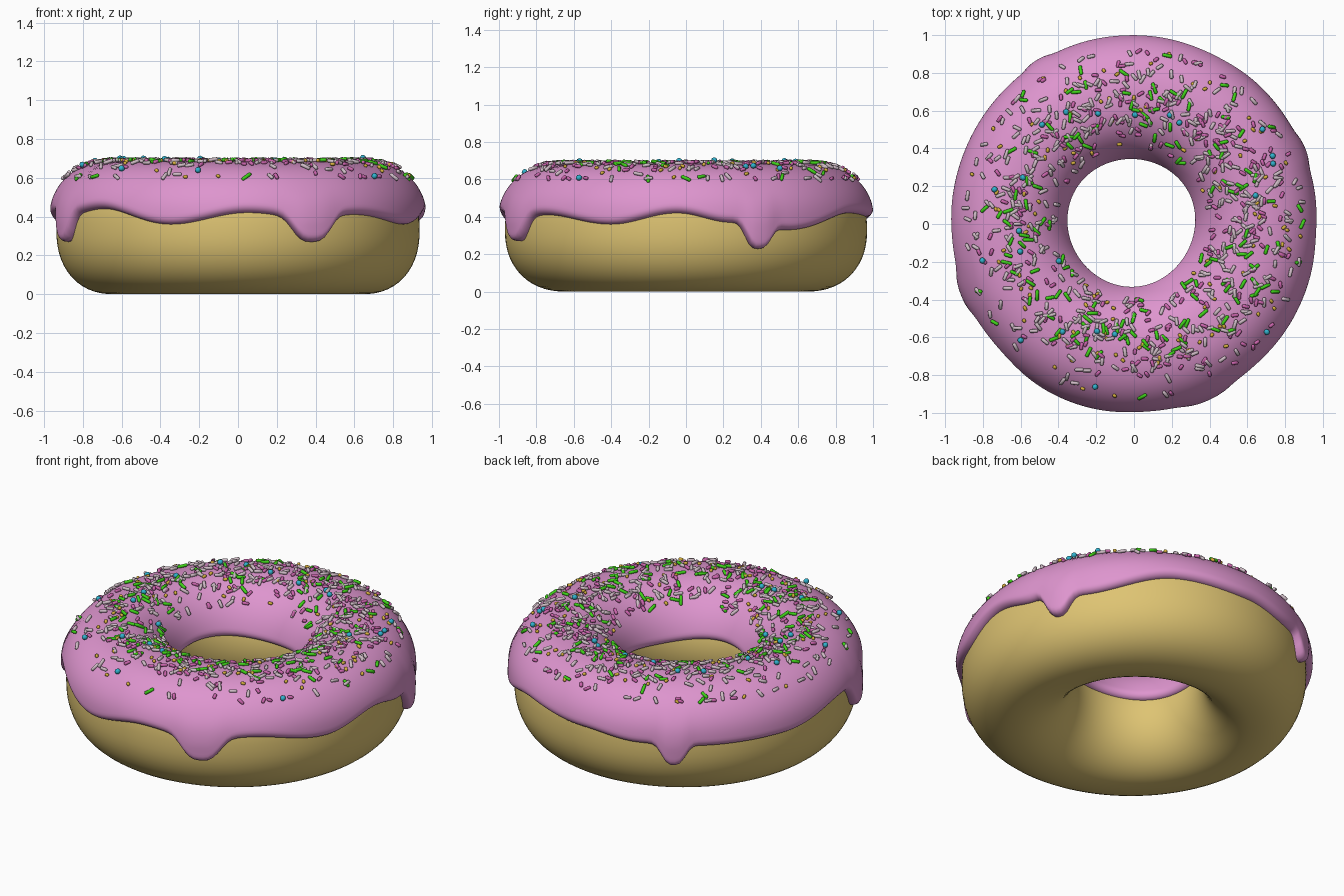
import bpy, bmesh, math, random
from mathutils import Vector

if "Cube" in bpy.data.objects:
    bpy.data.objects.remove(bpy.data.objects["Cube"])

random.seed(7)
R, CZ, B = 0.645, 0.325, 0.325      # ring radius, centre height, half height
SEG = 240

# Outer icing edge (degrees, height) and drips (degrees, width, lowest height)
EDGE = [(15, .37), (35, .33), (65, .42), (90, .40), (110, .37), (135, .36), (160, .36),
        (188, .42), (205, .41), (223, .44), (249, .36), (273, .42), (293, .39),
        (309, .41), (335, .36), (357, .42), (375, .37)]
DRIPS = [(293, 7, .27), (24, 5, .23), (121, 4.5, .25), (202, 6, .27)]


def material(name, rgb):
    m = bpy.data.materials.new(name)
    m.diffuse_color = (*rgb, 1)
    m.use_nodes = True
    m.node_tree.nodes["Principled BSDF"].inputs["Base Color"].default_value = m.diffuse_color
    return m


def finish(name, mat, verts, faces):
    me = bpy.data.meshes.new(name)
    me.from_pydata(verts, [], faces)
    bm = bmesh.new()
    bm.from_mesh(me)
    bmesh.ops.recalc_face_normals(bm, faces=bm.faces)
    for f in bm.faces:
        f.smooth = True
    bm.to_mesh(me)
    bm.free()
    me.materials.append(mat)
    ob = bpy.data.objects.new(name, me)
    bpy.context.collection.objects.link(ob)


# Rounded cross-section of the ring: u runs round the ring, t round the section
def section(u, t):
    c, s = math.cos(t), math.sin(t)
    if c > 0:
        a, n = 0.307 - 0.016 * math.cos(2 * u), (2.5 if s > 0 else 2.2)
    else:
        a, n = 0.29 + 0.015 * math.cos(u) - 0.01 * math.sin(u), 2.0
    r = (abs(c) ** n + abs(s) ** n) ** (-1 / n)
    return R + a * c * r, CZ + B * s * r


def ring_point(u, t, off=0.0):
    rho, z = section(u, t)
    if off:
        r0, z0 = section(u, t - .01)
        r1, z1 = section(u, t + .01)
        d = math.hypot(r1 - r0, z1 - z0)
        rho, z = rho + off * (z1 - z0) / d, z - off * (r1 - r0) / d
    return Vector((rho * math.cos(u), rho * math.sin(u), z))


def drip_amount(deg, d):
    diff = abs((deg - d[0] + 180) % 360 - 180)
    return math.exp(-(diff / d[1]) ** 3)


def edge_height(deg):
    x = deg if deg >= 15 else deg + 360
    z = .37
    for (a, za), (b, zb) in zip(EDGE, EDGE[1:]):
        if a <= x <= b:
            z = za + (zb - za) * (1 - math.cos(math.pi * (x - a) / (b - a))) / 2
    for d in DRIPS:
        z += (d[2] - z) * drip_amount(deg, d)
    return z


def icing_offset(u, t, drip):
    z = section(u, t)[1]
    off = 0.034
    if math.cos(t) > 0:
        off += 0.008 * math.exp(-((z - .47) / .1) ** 2)
        off += 0.014 * drip * min(1, max(0, (.52 - z) / .15))
    return off


def grid_faces(n, m, closed):
    return [(i * m + j, (i + 1) % n * m + j, (i + 1) % n * m + (j + 1) % m, i * m + (j + 1) % m)
            for i in range(n) for j in range(m if closed else m - 1)]


# Dough
finish("dough", material("dough", (.73, .55, .17)),
       [ring_point(2 * math.pi * i / 128, 2 * math.pi * j / 56)
        for i in range(128) for j in range(56)], grid_faces(128, 56, True))

# Icing with a rounded lip that dies into the dough
verts, N = [], 48
for i in range(SEG):
    u = 2 * math.pi * i / SEG
    drip = sum(drip_amount(360 * i / SEG, d) for d in DRIPS)
    y = (edge_height(360 * i / SEG) - CZ) / B
    n = 2.5 if y > 0 else 2.2
    t0 = math.atan2(y, (1 - abs(y) ** n) ** (1 / n))
    t1 = math.pi - math.asin((.40 + .012 * math.sin(3 * u) - CZ) / B)
    verts.append(ring_point(u, t0, -.01))
    for j in range(N + 1):
        t = t0 + (t1 - t0) * (1 - math.cos(math.pi * j / N)) / 2
        e = max(0, min(1, min(t - t0, t1 - t) / .11))
        verts.append(ring_point(u, t, icing_offset(u, t, drip) * math.sqrt(1 - (1 - e) ** 2)))
    verts.append(ring_point(u, t1, -.01))
finish("icing", material("icing", (.73, .30, .62)), verts, grid_faces(SEG, N + 3, False))


# Sprinkles scattered over the top of the icing: capsules and small balls
def sprinkles(name, rgb, count, length, rad, sides=8):
    verts, faces = [], []
    for _ in range(count):
        u = random.uniform(0, 2 * math.pi)
        t = min(2.35, max(.8, random.gauss(1.5, .42)))
        h = 0.004
        p = ring_point(u, t, icing_offset(u, t, 0) + rad * random.uniform(.5, 1.2))
        du = (ring_point(u + h, t, .03) - ring_point(u - h, t, .03)).normalized()
        dt = (ring_point(u, t + h, .03) - ring_point(u, t - h, .03)).normalized()
        nrm = du.cross(dt).normalized()
        a = random.uniform(0, 2 * math.pi)
        axis = (du * math.cos(a) + dt * math.sin(a) + nrm * random.uniform(-.2, .2)).normalized()
        e1 = axis.orthogonal().normalized()
        e2 = axis.cross(e1)
        if length:
            half = length * random.uniform(.85, 1.15) / 2
            prof = [(-half, .5), (-half + rad * .5, 1), (half - rad * .5, 1), (half, .5)]
        else:
            prof = [(-rad * math.cos(k), math.sin(k)) for k in (.35, .85, 1.57, 2.29, 2.79)]
        base = len(verts)
        for z, s in prof:
            for k in range(sides):
                w = 2 * math.pi * k / sides
                verts.append(p + axis * z + (e1 * math.cos(w) + e2 * math.sin(w)) * rad * s)
        last = base + (len(prof) - 1) * sides
        faces += [(base + r * sides + k, base + r * sides + (k + 1) % sides,
                   base + (r + 1) * sides + (k + 1) % sides, base + (r + 1) * sides + k)
                  for r in range(len(prof) - 1) for k in range(sides)]
        faces += [tuple(range(base + sides - 1, base - 1, -1)), tuple(range(last, last + sides))]
    finish(name, material(name, rgb), verts, faces)


sprinkles("white_sprinkles", (.62, .50, .56), 420, .048, .0095)
sprinkles("pink_sprinkles", (.60, .13, .42), 250, .036, .0095)
sprinkles("green_sprinkles", (.05, .65, .01), 150, .054, .0095)
sprinkles("yellow_sprinkles", (.70, .45, .05), 110, .024, .009)
sprinkles("blue_balls", (.03, .45, .62), 22, 0, .016)
